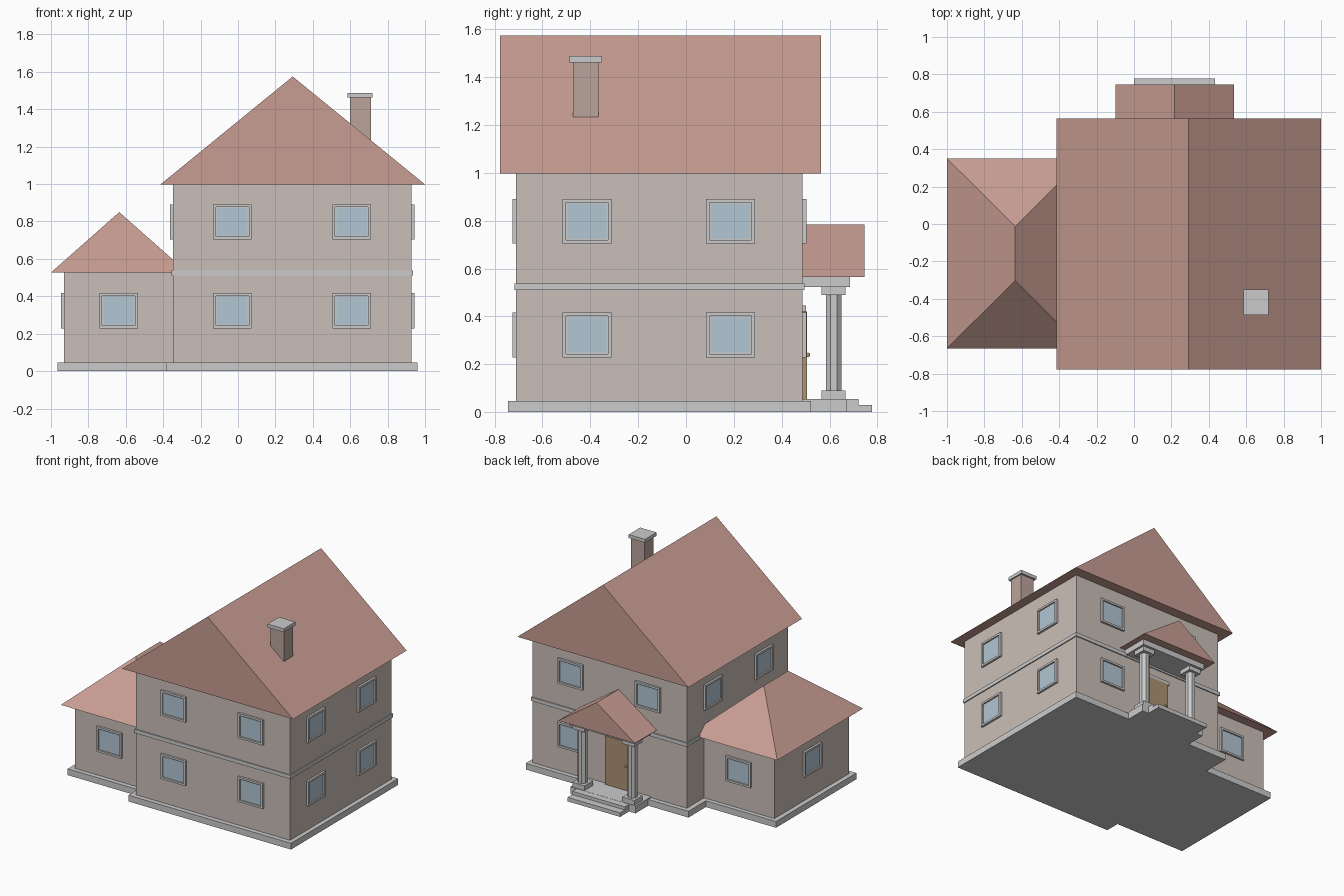
import bpy, bmesh, math
from mathutils import Matrix, Vector

if "Cube" in bpy.data.objects:
    bpy.data.objects.remove(bpy.data.objects["Cube"])


def material(name, rgb):
    m = bpy.data.materials.new(name)
    m.diffuse_color = (*rgb, 1)
    m.use_nodes = True
    m.node_tree.nodes["Principled BSDF"].inputs["Base Color"].default_value = m.diffuse_color
    return m


WALL = material("wall_plaster", (0.60, 0.52, 0.48))
ROOF = material("roof_tile", (0.58, 0.34, 0.29))
BRICK = material("chimney_brick", (0.50, 0.37, 0.33))
GLASS = material("window_glass", (0.45, 0.57, 0.66))
WOOD = material("door_wood", (0.42, 0.29, 0.17))
BRASS = material("brass", (0.60, 0.42, 0.18))
STONE = material("trim_stone", (0.58, 0.58, 0.56))


def finish(name, bm, mat):
    bmesh.ops.recalc_face_normals(bm, faces=bm.faces)
    me = bpy.data.meshes.new(name)
    bm.to_mesh(me)
    bm.free()
    me.materials.append(mat)
    ob = bpy.data.objects.new(name, me)
    bpy.context.collection.objects.link(ob)
    return ob


def box_bm(x, y, z):
    bm = bmesh.new()
    bmesh.ops.create_cube(bm, size=1)
    for v in bm.verts:
        v.co = [lo + (c + 0.5) * (hi - lo) for c, (lo, hi) in zip(v.co, (x, y, z))]
    return bm


def box(name, x, y, z, mat=STONE):
    return finish(name, box_bm(x, y, z), mat)


def roof(name, x, y, z, hip=(0, 0)):
    """Closed roof with its ridge along y; hip = ridge setback at each end."""
    bm = bmesh.new()
    xm = sum(x) / 2
    pts = [(x[0], y[0], z[0]), (x[1], y[0], z[0]), (x[1], y[1], z[0]), (x[0], y[1], z[0]),
           (xm, y[0] + hip[0], z[1]), (xm, y[1] - hip[1], z[1])]
    v = [bm.verts.new(p) for p in pts]
    for f in ((3, 2, 1, 0), (0, 1, 4), (2, 3, 5), (1, 2, 5, 4), (3, 0, 4, 5)):
        bm.faces.new([v[i] for i in f])
    return finish(name, bm, ROOF)


def window(name, x, y, z, turn):
    """Frame with a recessed pane; turn 0 faces -y."""
    place = Matrix.Translation((x, y, z)) @ Matrix.Rotation(math.radians(turn), 4, 'Z')
    w, h, d, b = 0.103, 0.094, 0.016, 0.021
    bm = box_bm((-w, w), (-d, 0.01), (-h, h))
    bm.normal_update()
    front = [f for f in bm.faces if f.normal.y < -0.9]
    bmesh.ops.inset_region(bm, faces=front, thickness=b)
    hole = bmesh.ops.extrude_face_region(bm, geom=front)["geom"]
    bmesh.ops.translate(bm, vec=(0, 0.011, 0), verts=[g for g in hole if isinstance(g, bmesh.types.BMVert)])
    bmesh.ops.delete(bm, geom=front, context='FACES')
    finish(name + "_frame", bm, STONE).matrix_world = place
    pane = box(name + "_pane", (b - w, w - b), (-0.007, 0.005), (b - h, h - b), GLASS)
    pane.matrix_world = place


# Foundations and walls
X0, X1, Y0, Y1 = -0.348, 0.928, -0.71, 0.488
box("main_foundation", (-0.385, 0.96), (-0.745, 0.522), (0, 0.047))
box("wing_foundation", (-0.965, -0.38), (-0.635, 0.315), (0, 0.047))
box("main_walls", (X0, X1), (Y0, Y1), (0.04, 1.0), WALL)
box("wing_walls", (-0.93, -0.34), (-0.60, 0.283), (0.04, 0.53), WALL)
box("floor_band", (X0 - 0.008, X1 + 0.008), (Y0 - 0.008, Y1 + 0.008), (0.51, 0.538))

# Roofs
roof("main_roof", (-0.415, 1.0), (-0.778, 0.565), (0.998, 1.575))
roof("wing_roof", (-1.0, -0.27), (-0.665, 0.35), (0.527, 0.85), (0.363, 0.363))
roof("porch_roof", (-0.10, 0.535), (0.47, 0.747), (0.565, 0.785))

# Chimney
box("chimney_stack", (0.60, 0.71), (-0.473, -0.365), (1.2, 1.465), BRICK)
box("chimney_cap", (0.585, 0.72), (-0.487, -0.351), (1.462, 1.488))

# Windows
LOW, HIGH = 0.323, 0.798
for level, z in (("lower", LOW), ("upper", HIGH)):
    for i, x in enumerate((-0.03, 0.608)):
        window(f"front_{level}_window_{i}", x, Y0, z, 0)
        if level == "upper" or i == 1:
            window(f"back_{level}_window_{i}", x, Y1, z, 180)
    for i, y in enumerate((-0.414, 0.186)):
        window(f"right_{level}_window_{i}", X1, y, z, 90)
        if level == "upper":
            window(f"left_{level}_window_{i}", X0, y, z, -90)
window("wing_front_window", -0.638, -0.60, LOW, 0)
window("wing_back_window", -0.638, 0.283, LOW, 180)
window("wing_left_window", -0.93, -0.157, LOW, -90)

# Door
PX = 0.217
box("door", (PX - 0.1, PX + 0.1), (0.47, 0.506), (0.05, 0.42), WOOD)
box("door_lintel", (PX - 0.115, PX + 0.115), (0.47, 0.502), (0.42, 0.445))
bm = bmesh.new()
bmesh.ops.create_uvsphere(bm, u_segments=10, v_segments=6, radius=0.009,
                          matrix=Matrix.Translation((PX - 0.075, 0.51, 0.24)))
finish("door_knob", bm, BRASS)

# Porch platform, steps and beam
box("porch_platform", (PX - 0.27, PX + 0.27), (0.48, 0.672), (0, 0.055))
box("porch_upper_step", (PX - 0.217, PX + 0.217), (0.48, 0.722), (0, 0.054))
box("porch_lower_step", (PX - 0.217, PX + 0.217), (0.48, 0.778), (0, 0.03))
box("porch_beam", (PX - 0.272, PX + 0.272), (0.47, 0.685), (0.523, 0.566))

# Porch columns
CY = 0.617
for side, s in (("right", 1), ("left", -1)):
    cx = PX + s * 0.206
    for part, z, r in (("base", (0.05, 0.09), 0.05), ("capital", (0.49, 0.525), 0.05)):
        box(f"{side}_column_{part}", (cx - r, cx + r), (CY - r, CY + r), z)
    bm = bmesh.new()
    bmesh.ops.create_cone(bm, cap_ends=True, segments=8, radius1=0.035, radius2=0.035, depth=0.42,
                          matrix=Matrix.Translation((cx, CY, 0.29)) @ Matrix.Rotation(math.pi / 8, 4, 'Z'))
    finish(f"{side}_column_shaft", bm, STONE)
